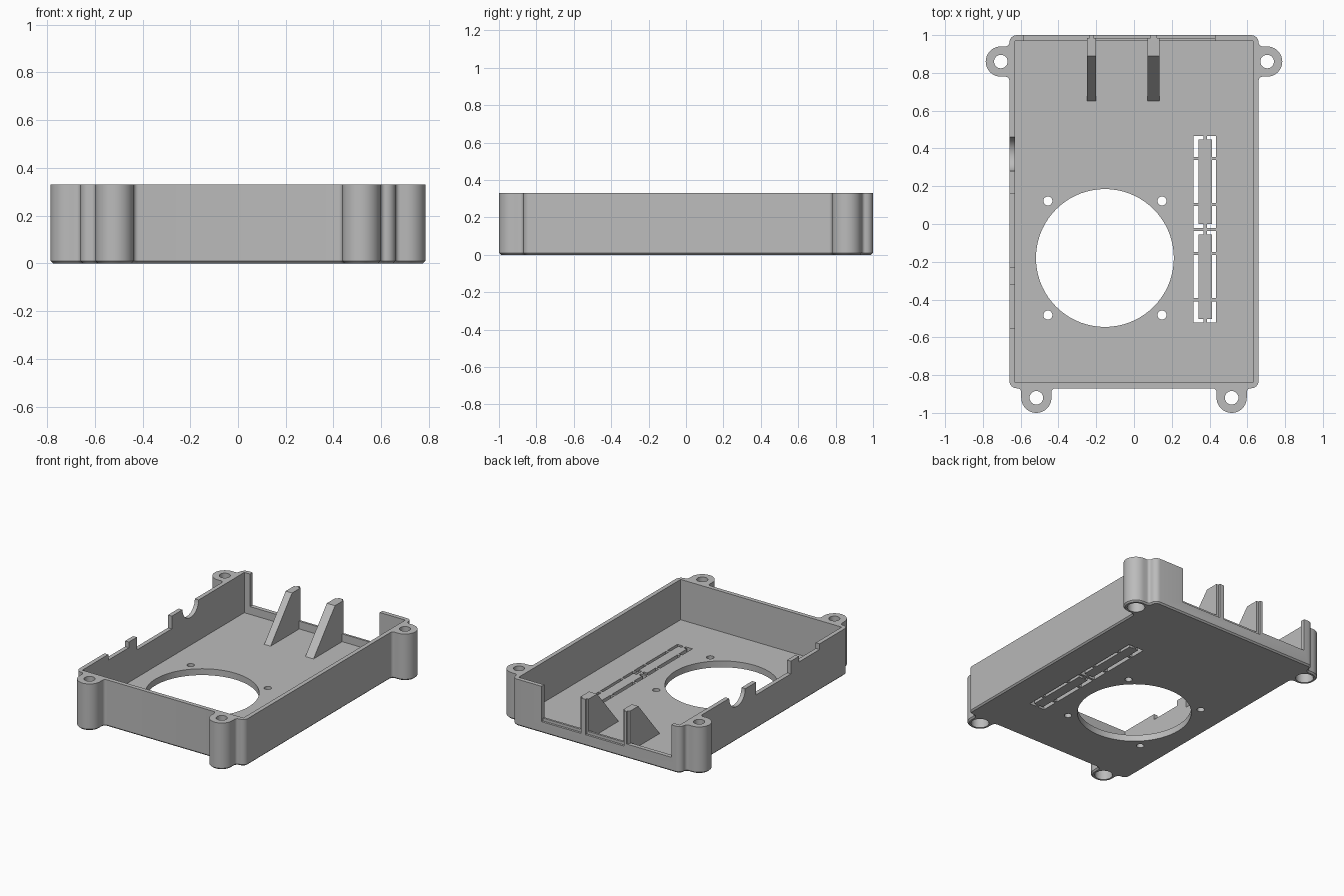
import bpy, bmesh
from math import sin, cos, radians

cube = bpy.data.objects.get("Cube")
if cube:
    bpy.data.objects.remove(cube, do_unlink=True)

# One plain grey plastic
GREY = (0.5, 0.5, 0.5, 1)
plastic = bpy.data.materials.new("grey plastic")
plastic.use_nodes = True
plastic.diffuse_color = GREY
plastic.node_tree.nodes["Principled BSDF"].inputs["Base Color"].default_value = GREY

H, FLOOR, SILL = 0.33, 0.045, 0.1
HX, FRONT, BACK, WALL = 0.66, -0.87, 1.0, 0.03
LUG_R, F, R = 0.08, 0.02, 0.04
FRONT_LUG, BACK_LUG = (0.517, -0.92), (0.705, 0.86)


def arc(cx, cy, r, a0, a1, n=6):
    angles = [radians(a0 + (a1 - a0) * i / n) for i in range(n + 1)]
    return [(cx + r * cos(a), cy + r * sin(a)) for a in angles]


def prism(name, outline, lo, hi, axis="z", chamfer=0):
    """Extrude a closed outline along an axis."""
    place = {"z": lambda a, b, c: (a, b, c), "x": lambda a, b, c: (c, a, b)}[axis]
    bm = bmesh.new()
    base = bm.faces.new([bm.verts.new(place(a, b, lo)) for a, b in outline])
    ext = bmesh.ops.extrude_face_region(bm, geom=[base], use_keep_orig=True)
    top = [v for v in ext["geom"] if isinstance(v, bmesh.types.BMVert)]
    bmesh.ops.translate(bm, verts=top, vec=place(0, 0, hi - lo))
    bmesh.ops.recalc_face_normals(bm, faces=bm.faces)
    if chamfer:
        rim = [e for e in bm.edges if all(abs(v.co.z - lo) < 1e-5 for v in e.verts)]
        bmesh.ops.bevel(bm, geom=rim, offset=chamfer, segments=1, affect="EDGES")
    mesh = bpy.data.meshes.new(name)
    bm.to_mesh(mesh)
    bm.free()
    mesh.materials.append(plastic)
    obj = bpy.data.objects.new(name, mesh)
    bpy.context.collection.objects.link(obj)
    return obj


def rect(x0, x1, y0, y1):
    return [(x0, y0), (x1, y0), (x1, y1), (x0, y1)]


def circle(x, y, r, n=24):
    return arc(x, y, r, 0, 360, n)[:-1]


def smooth(obj):
    bpy.ops.object.select_all(action="DESELECT")
    obj.select_set(True)
    bpy.context.view_layer.objects.active = obj
    bpy.ops.object.shade_smooth_by_angle(angle=radians(32))


def cut(obj, outline, lo, hi, axis="z"):
    cutter = prism("cutter", outline, lo, hi, axis)
    cutter.hide_render = True
    mod = obj.modifiers.new("cut", "BOOLEAN")
    mod.operation, mod.solver, mod.object = "DIFFERENCE", "EXACT", cutter
    bpy.context.view_layer.objects.active = obj
    bpy.ops.object.modifier_apply(modifier=mod.name)
    bpy.data.objects.remove(cutter, do_unlink=True)


# Tray outline with rounded corners and filleted screw lugs, mirrored in x
fx, fy = FRONT_LUG
bx, by = BACK_LUG
half = (arc(fx - LUG_R - F, FRONT - F, F, 90, 0)
        + arc(fx, fy, LUG_R, 180, 360, 20)
        + arc(fx + LUG_R + F, FRONT - F, F, 180, 90)
        + arc(HX - R, FRONT + R, R, -90, 0)
        + arc(HX + F, by - LUG_R - F, F, 180, 90)
        + arc(bx, by, LUG_R, -90, 90, 20)
        + arc(HX + F, by + LUG_R + F, F, 270, 180))
half = half[:-1] + arc(HX - R, BACK - R, R, 0, 90)
outline = half + [(-x, y) for x, y in reversed(half)]
tray = prism("tray", outline, 0, H, chamfer=0.01)

# Hollow interior
cut(tray, rect(-HX + WALL, HX - WALL, FRONT + WALL, BACK - WALL), FLOOR, 1)

# Back opening above a stepped sill
cut(tray, rect(-0.585, 0.43, 0.9, 1.1), SILL, 1)
cut(tray, rect(-0.22, 0.43, BACK - 0.015, 1.1), SILL - 0.02, 1)

# Port notches in the right wall
for y0, y1, depth in ((-0.55, -0.32, 0.04), (-0.23, 0.16, 0.09)):
    cut(tray, rect(y0, y1, H - depth, 1), -0.8, -0.6, "x")
cut(tray, circle(0.37, H, 0.09, 32), -0.7, -0.6, "x")

# Fan opening and its screw holes
FAN = (-0.154, -0.18)
cut(tray, circle(*FAN, 0.365, 72), -1, 0.2)
for sx in (-1, 1):
    for sy in (-1, 1):
        cut(tray, circle(FAN[0] + 0.302 * sx, FAN[1] + 0.302 * sy, 0.024, 20), -1, 0.2)

# Lug screw holes, counterbored from below
for x, y in (FRONT_LUG, BACK_LUG):
    for s in (-1, 1):
        cut(tray, circle(s * x, y, 0.036), -1, 1)
        cut(tray, circle(s * x, y, 0.057, 32), -1, 0.12)

# Snap-out pin header panels: narrow slots left around two strips by thin bridges
X0, X1, P0, P1 = 0.315, 0.433, 0.342, 0.412
MID = (P0 + P1) / 2
B = 0.009
for y0, y1, b0, b1 in ((-0.02, 0.467, 0.103, 0.347), (-0.522, -0.036, -0.4, -0.156)):
    for xa, xb in ((X0, P0), (P1, X1)):
        for ya, yb in ((y0, b0 - B), (b0 + B, b1 - B), (b1 + B, y1)):
            cut(tray, rect(xa, xb, ya, yb), -1, 0.2)
    for xa, xb in ((P0 - 0.002, MID - B), (MID + B, P1 + 0.002)):
        for ya, yb in ((y0, y0 + 0.02), (y1 - 0.02, y1)):
            cut(tray, rect(xa, xb, ya, yb), -1, 0.2)
smooth(tray)

# Sloped support ribs, each with a narrow tongue at the back
slope = [(0.65, FLOOR - 0.01), (0.65, FLOOR), (0.89, H), (0.985, H), (0.985, FLOOR - 0.01)]
for side, x0, x1 in (("right", -0.25, -0.2), ("left", 0.072, 0.136)):
    prism(side + "_rib", slope, x0, x1, "x")
    prism(side + "_rib_tongue", rect(0.98, BACK, SILL - 0.04, H), x0 + 0.015, x1 - 0.015, "x")
